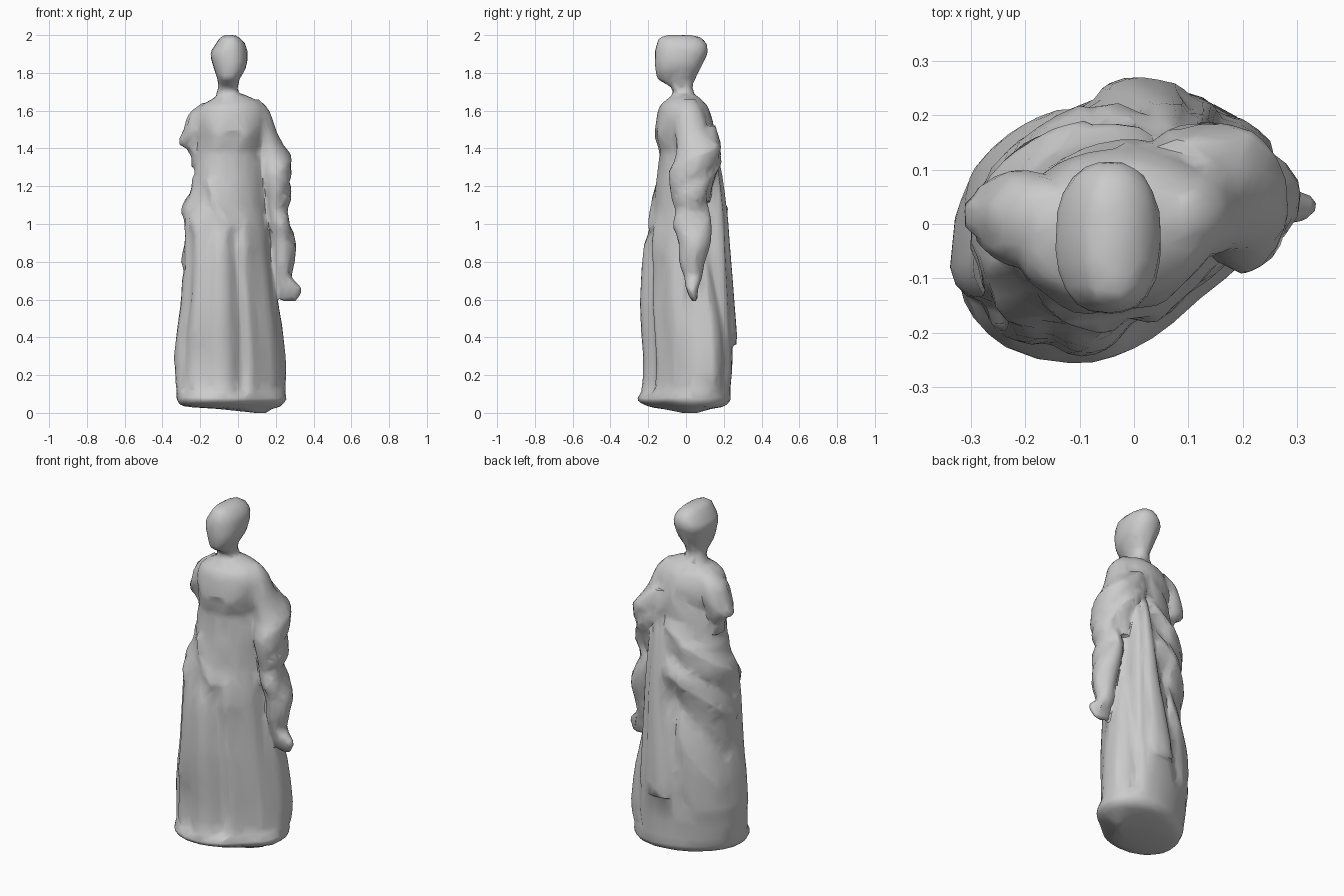
import bpy, bmesh, math


def catmull(p0, p1, p2, p3, u):
    return [0.5 * (2 * b + (c - a) * u + (2 * a - 5 * b + 4 * c - d) * u * u
                   + (3 * b - a - 3 * c + d) * u ** 3)
            for a, b, c, d in zip(p0, p1, p2, p3)]


def fold_offset(t, z, folds):
    """Sum of soft ridges (+) and grooves (-), each a line in (angle, height)."""
    total = 0.0
    for t0, z0, t1, z1, width, amp in folds:
        k = 0.22 * math.pi / 180
        px = ((t - t0 + 180) % 360 - 180) * k
        vx, vz, pz = (t1 - t0) * k, z1 - z0, z - z0
        h = max(0.0, min(1.0, (px * vx + pz * vz) / (vx * vx + vz * vz + 1e-9)))
        total += amp * math.exp(-((px - h * vx) ** 2 + (pz - h * vz) ** 2) / width ** 2)
    return total


def loft(name, sections, skew=(0, 0), folds=(), sides=32, steps=3, extra=None, power=1.0):
    """Skin oval sections (z, x0, x1, y0, y1), then push the surface along the folds."""
    rows, n = [], len(sections)
    for i in range(n - 1):
        quad = [sections[max(0, min(n - 1, i + j))] for j in (-1, 0, 1, 2)]
        rows += [catmull(*quad, s / steps) for s in range(steps)]
    rows.append(sections[-1])
    zs = [r[0] for r in sections]
    lo, hi = min(zs), max(zs)
    bm = bmesh.new()
    rings = []
    for z, x0, x1, y0, y1 in rows:
        f = max(0.0, min(1.0, (z - lo) / (hi - lo)))
        s = skew[0] + (skew[1] - skew[0]) * f
        cx, cy, a, hy = (x0 + x1) / 2, (y0 + y1) / 2, (x1 - x0) / 2, (y1 - y0) / 2
        b = math.sqrt(max(hy * hy - (s * a) ** 2, 1e-6))
        ring = []
        for j in range(sides):
            t = 360 * j / sides
            c, d = math.cos(math.radians(t)), math.sin(math.radians(t))
            c, d = math.copysign(abs(c) ** power, c), math.copysign(abs(d) ** power, d)
            o = fold_offset(t, z, folds) + (extra(t, z) if extra else 0)
            ring.append(bm.verts.new((cx + (a + o) * c, cy + (b + o) * d + s * a * c, z)))
        rings.append(ring)
    for r, q in zip(rings, rings[1:]):
        for j in range(sides):
            k = (j + 1) % sides
            bm.faces.new((r[j], r[k], q[k], q[j]))
    bm.faces.new(rings[0])
    bm.faces.new(rings[-1])
    bmesh.ops.recalc_face_normals(bm, faces=bm.faces)
    me = bpy.data.meshes.new(name)
    bm.to_mesh(me)
    bm.free()
    ob = bpy.data.objects.new(name, me)
    bpy.context.collection.objects.link(ob)
    return ob


# Robed body, hem to collar
body = [
    (0.0, 0.09, 0.15, -0.02, 0.06), (0.02, -0.10, 0.18, -0.12, 0.13),
    (0.035, -0.28, 0.225, -0.20, 0.20), (0.07, -0.32, 0.255, -0.255, 0.235),
    (0.13, -0.32, 0.25, -0.225, 0.235),
    (0.25, -0.325, 0.255, -0.215, 0.245), (0.45, -0.30, 0.235, -0.22, 0.245),
    (0.60, -0.28, 0.21, -0.225, 0.23), (0.80, -0.27, 0.185, -0.215, 0.20),
    (0.95, -0.27, 0.17, -0.195, 0.19), (1.08, -0.265, 0.16, -0.17, 0.205),
    (1.20, -0.235, 0.15, -0.16, 0.185), (1.32, -0.23, 0.14, -0.145, 0.16),
    (1.38, -0.22, 0.13, -0.14, 0.15), (1.46, -0.22, 0.15, -0.15, 0.155),
    (1.55, -0.225, 0.16, -0.155, 0.14), (1.62, -0.20, 0.14, -0.14, 0.115),
    (1.66, -0.14, 0.09, -0.10, 0.08), (1.69, -0.10, 0.02, -0.06, 0.04)]
body_folds = [
    # skirt front: leg forms and hanging folds
    (278, 0.95, 281, 0.13, 0.03, -0.022), (243, 1.0, 240, 0.13, 0.025, -0.014),
    (258, 0.88, 262, 0.15, 0.05, 0.014), (293, 1.0, 294, 0.13, 0.03, 0.010),
    (298, 0.75, 306, 0.05, 0.09, -0.026), (235, 1.22, 275, 0.97, 0.02, 0.02),
    (215, 0.95, 208, 0.14, 0.02, -0.012), (190, 0.7, 192, 0.15, 0.04, 0.010),
    # bent leg and gathered cloth at the hip
    (222, 1.0, 226, 0.45, 0.10, 0.026), (200, 1.10, 225, 1.00, 0.04, 0.012),
    # bust
    (248, 1.47, 250, 1.47, 0.06, 0.018), (292, 1.47, 294, 1.47, 0.06, 0.018),
    # mantle swags across the back
    (75, 1.33, 185, 1.07, 0.03, 0.022), (85, 1.18, 185, 0.93, 0.025, -0.020),
    (85, 1.08, 178, 0.80, 0.03, 0.018), (88, 0.95, 165, 0.60, 0.03, -0.018),
    (90, 0.80, 150, 0.42, 0.035, 0.012), (92, 0.90, 112, 0.3, 0.025, -0.015),
    (142, 1.05, 142, 0.15, 0.12, 0.014),
    # far side under the arm
    (40, 1.0, 45, 0.15, 0.03, -0.018), (20, 0.8, 18, 0.15, 0.03, 0.012),
    (345, 0.9, 335, 0.15, 0.04, -0.010), (95, 1.50, 150, 1.42, 0.03, -0.015)]


def mantle_edge(t, z):
    inside = 1 if 98 < t < 205 and z < 1.25 else 0
    hem = 0.27 + max(0, 115 - t) * 0.02
    return 0.010 * inside / (1 + math.exp(-(z - hem) * 120))


parts = [loft("robed_body", body, (0.25, 0.08), body_folds, 96, 6, mantle_edge)]

# Head and neck
parts.append(loft("head", [
    (1.63, -0.13, 0.04, -0.10, 0.07), (1.70, -0.11, 0.005, -0.07, 0.04),
    (1.735, -0.105, 0.0, -0.095, 0.035), (1.77, -0.11, 0.01, -0.15, 0.05),
    (1.83, -0.13, 0.043, -0.163, 0.08), (1.90, -0.145, 0.05, -0.165, 0.112),
    (1.95, -0.12, 0.04, -0.155, 0.11), (1.985, -0.095, 0.01, -0.14, 0.08),
    (2.0, -0.07, -0.02, -0.09, 0.03)], power=0.85))

# Short sleeve with broken arm
parts.append(loft("short_sleeve", [
    (1.64, -0.19, -0.10, -0.03, 0.06), (1.58, -0.262, -0.10, -0.07, 0.09),
    (1.50, -0.288, -0.13, -0.08, 0.10), (1.43, -0.315, -0.15, -0.05, 0.085),
    (1.40, -0.275, -0.16, -0.05, 0.08), (1.36, -0.25, -0.18, -0.04, 0.06),
    (1.30, -0.245, -0.18, -0.04, 0.06)],
    folds=[(200, 1.58, 215, 1.42, 0.02, -0.01), (140, 1.58, 150, 1.42, 0.02, -0.01)]))

# Draped arm with cloth wound over it, down to the hand
parts.append(loft("draped_arm", [
    (1.66, 0.05, 0.11, -0.02, 0.05), (1.60, 0.03, 0.165, -0.06, 0.09),
    (1.50, 0.06, 0.20, -0.06, 0.12), (1.43, 0.08, 0.235, -0.05, 0.175),
    (1.36, 0.09, 0.27, -0.055, 0.175), (1.25, 0.11, 0.285, -0.085, 0.14),
    (1.15, 0.14, 0.28, -0.08, 0.11), (1.08, 0.14, 0.255, -0.06, 0.12),
    (1.00, 0.15, 0.28, -0.06, 0.135), (0.90, 0.17, 0.305, -0.04, 0.13),
    (0.80, 0.18, 0.295, -0.035, 0.10), (0.72, 0.185, 0.285, -0.01, 0.085),
    (0.66, 0.20, 0.335, 0.0, 0.065), (0.61, 0.21, 0.32, 0.02, 0.06),
    (0.59, 0.25, 0.30, 0.035, 0.05)],
    folds=[(-90, 1.27, 60, 1.42, 0.03, 0.012), (-80, 1.14, 80, 1.30, 0.025, -0.016),
           (-90, 0.98, 60, 1.18, 0.025, 0.012), (-60, 0.90, 60, 1.08, 0.025, -0.010),
           (-40, 0.92, -30, 0.72, 0.02, -0.008), (20, 0.95, 10, 0.75, 0.02, 0.008)],
    steps=4))

# Cloth end hanging down the back, widening to its hem
parts.append(loft("hanging_cloth", [
    (1.42, 0.05, 0.13, 0.08, 0.15), (1.30, 0.03, 0.13, 0.08, 0.185),
    (1.05, 0.01, 0.14, 0.08, 0.22), (0.85, -0.01, 0.15, 0.08, 0.235),
    (0.60, -0.05, 0.155, 0.10, 0.255), (0.42, -0.07, 0.16, 0.12, 0.268),
    (0.36, -0.07, 0.15, 0.13, 0.265)],
    (-0.15, -0.06),
    [(70, 1.3, 55, 0.36, 0.05, -0.015)], steps=4, power=0.85))

# Cloth roll passing from the back onto the arm
parts.append(loft("shoulder_cloth", [
    (1.52, 0.03, 0.13, 0.07, 0.155), (1.46, 0.02, 0.19, 0.06, 0.175),
    (1.39, 0.03, 0.24, 0.05, 0.19), (1.31, 0.05, 0.25, 0.04, 0.175),
    (1.22, 0.09, 0.23, 0.03, 0.145), (1.12, 0.11, 0.19, 0.04, 0.125)],
    folds=[(30, 1.30, 110, 1.42, 0.02, -0.015), (20, 1.22, 100, 1.33, 0.02, 0.01)], steps=4))

# Fuse the parts into one carved skin, then simplify to broad planes
bpy.ops.object.select_all(action='DESELECT')
for p in parts:
    p.select_set(True)
bpy.context.view_layer.objects.active = parts[0]
bpy.ops.object.join()
statue = bpy.context.view_layer.objects.active
statue.name = "draped_statue"
fuse = statue.modifiers.new("fuse", 'REMESH')
fuse.mode, fuse.voxel_size = 'VOXEL', 0.007
plane = statue.modifiers.new("broad_planes", 'DECIMATE')
plane.ratio = 0.02
for m in ("fuse", "broad_planes"):
    bpy.ops.object.modifier_apply(modifier=m)
bpy.ops.object.shade_smooth_by_angle(angle=math.radians(50))
